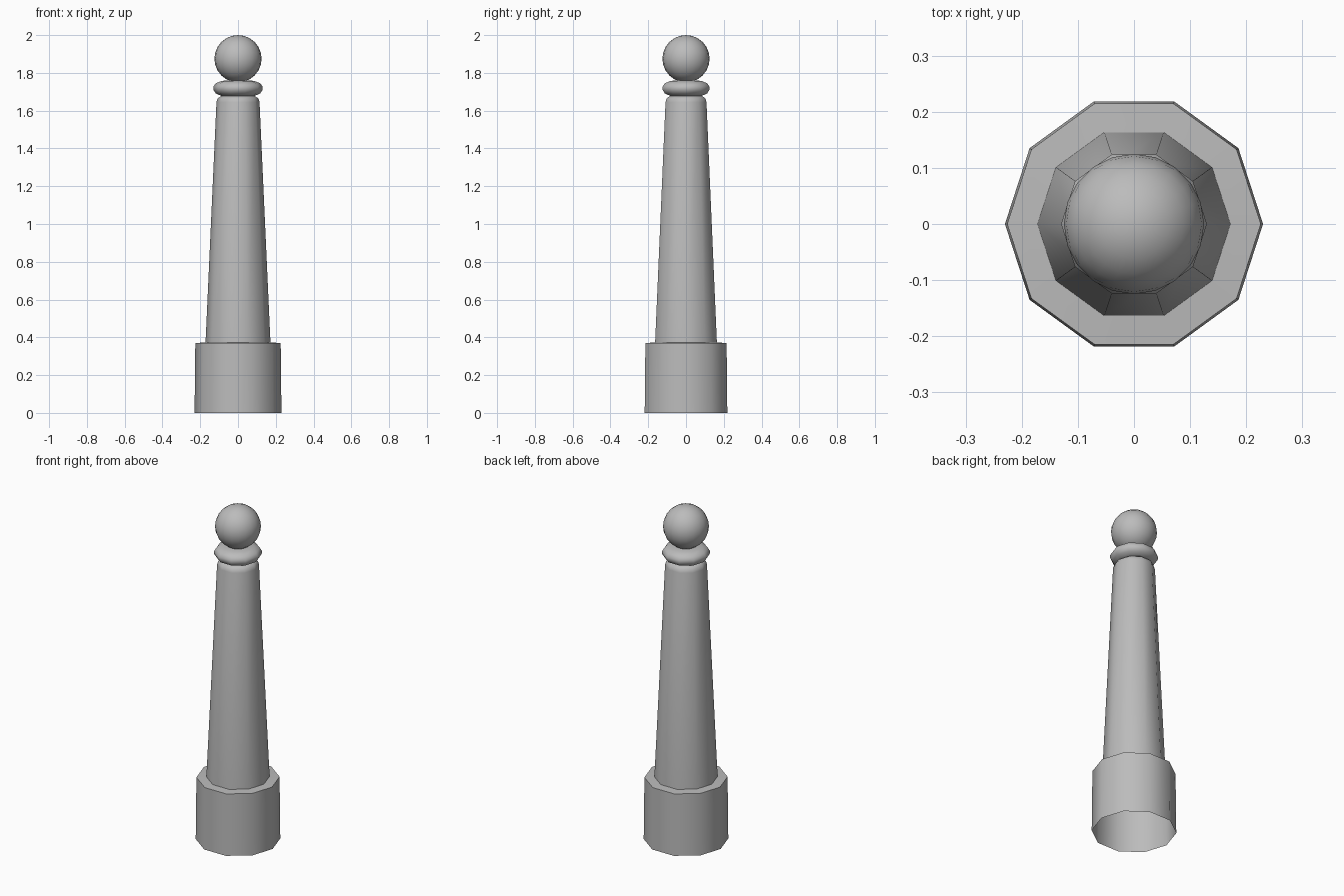
import bpy, bmesh, math

cube = bpy.data.objects.get("Cube")
if cube:
    bpy.data.objects.remove(cube, do_unlink=True)

SIDES = 10

# One painted grey metal
grey = bpy.data.materials.new("grey paint")
grey.use_nodes = True
GREY = (0.5, 0.5, 0.5, 1)
grey.diffuse_color = GREY
grey.node_tree.nodes["Principled BSDF"].inputs["Base Color"].default_value = GREY


def finish(obj, angle):
    obj.data.materials.clear()
    obj.data.materials.append(grey)
    bpy.ops.object.select_all(action="DESELECT")
    obj.select_set(True)
    bpy.context.view_layer.objects.active = obj
    bpy.ops.object.shade_smooth_by_angle(angle=math.radians(angle))


def lathe(name, profile, angle=40):
    """Turn a (radius, height) profile, listed bottom to top, about z."""
    bm = bmesh.new()
    rings = []
    for r, z in profile:
        rings.append([bm.verts.new((r * math.cos(a), r * math.sin(a), z))
                      for a in (math.tau * i / SIDES for i in range(SIDES))])
    for low, high in zip(rings, rings[1:]):
        for i in range(SIDES):
            j = (i + 1) % SIDES
            bm.faces.new((low[i], low[j], high[j], high[i]))
    mesh = bpy.data.meshes.new(name)
    bm.to_mesh(mesh)
    bm.free()
    obj = bpy.data.objects.new(name, mesh)
    bpy.context.collection.objects.link(obj)
    finish(obj, angle)
    return obj


# Hollow base sleeve with a flat ledge on top
lathe("base", [(0.23, 0), (0.226, 0.37), (0.17, 0.373)])

# Tapered shaft with a rounded shoulder
lathe("shaft", [(0.172, 0.37), (0.114, 1.645), (0.108, 1.665),
                (0.09, 1.677), (0.06, 1.677)], 50)

# Rounded collar ring
lathe("collar", [(0.06, 1.675), (0.085, 1.677), (0.118, 1.691), (0.13, 1.71),
                 (0.13, 1.727), (0.118, 1.745), (0.085, 1.758), (0.04, 1.76)], 50)

# Ball finial
bpy.ops.mesh.primitive_uv_sphere_add(segments=20, ring_count=12, radius=0.125,
                                     location=(0, 0, 1.875))
ball = bpy.context.object
ball.name = "ball_finial"
finish(ball, 60)
